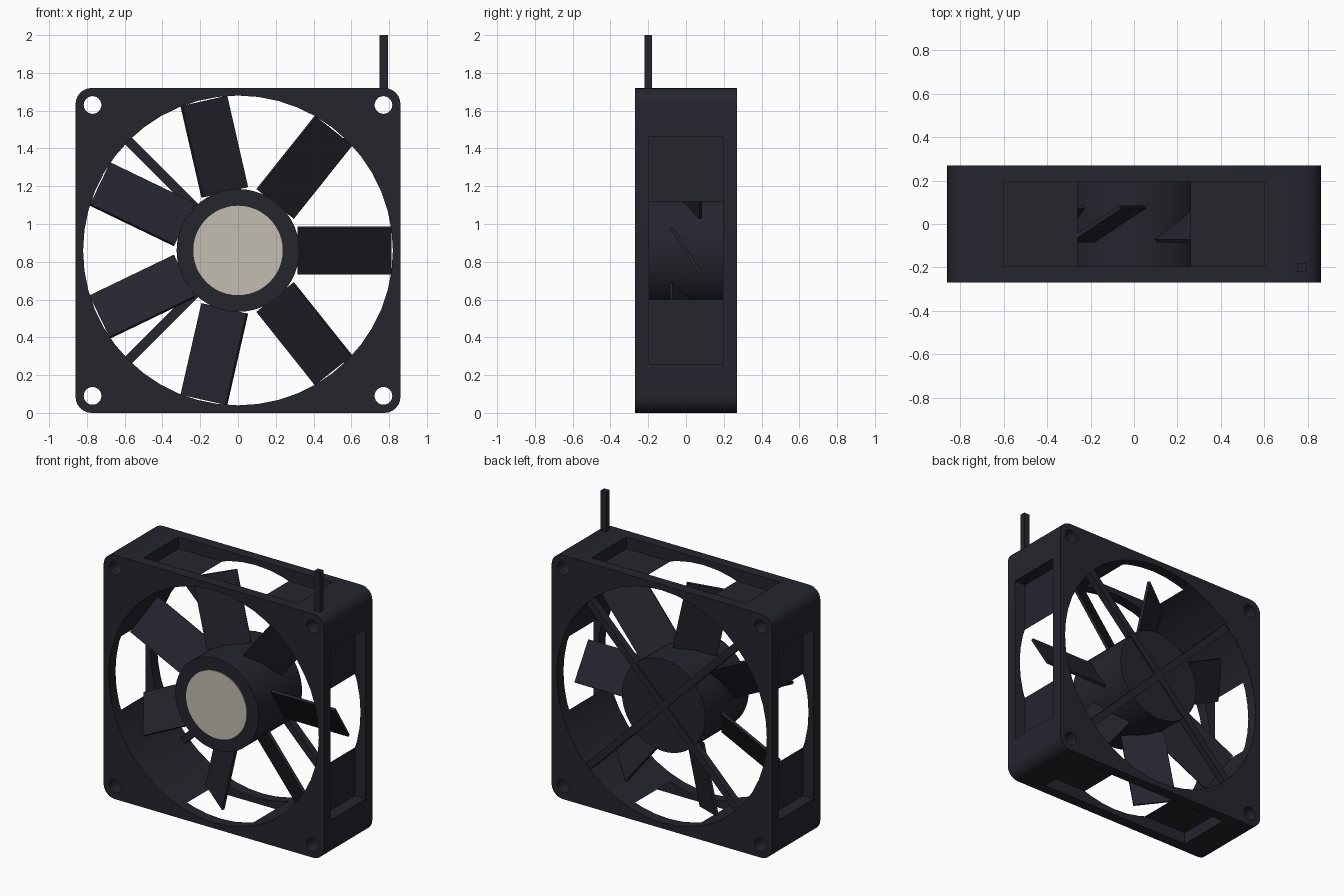
import bpy, bmesh, math
from mathutils import Matrix, Vector

if "Cube" in bpy.data.objects:
    bpy.data.objects.remove(bpy.data.objects["Cube"])

CZ = 0.86          # height of the fan axis
BORE = 0.82        # radius of the air opening


def material(name, rgb):
    m = bpy.data.materials.new(name)
    m.diffuse_color = (*rgb, 1)
    m.use_nodes = True
    m.node_tree.nodes["Principled BSDF"].inputs["Base Color"].default_value = m.diffuse_color
    return m


DARK = material("dark_plastic", (0.018, 0.018, 0.027))
LABEL = material("beige_label", (0.54, 0.51, 0.44))


def finish(name, bm, mat, smooth=False):
    me = bpy.data.meshes.new(name)
    bm.to_mesh(me)
    bm.free()
    ob = bpy.data.objects.new(name, me)
    bpy.context.collection.objects.link(ob)
    me.materials.append(mat)
    if smooth:
        bpy.ops.object.select_all(action='DESELECT')
        ob.select_set(True)
        bpy.context.view_layer.objects.active = ob
        bpy.ops.object.shade_smooth_by_angle(angle=math.radians(30))
    return ob


def box(bm, lo, hi, turn=Matrix()):
    lo, hi = Vector(lo), Vector(hi)
    m = turn @ Matrix.Translation((lo + hi) / 2) @ Matrix.Diagonal((*(hi - lo), 1))
    return bmesh.ops.create_cube(bm, size=1, matrix=m)["verts"]


def disc(bm, x, z, r, y0, y1, n):
    m = Matrix.Translation((x, (y0 + y1) / 2, z)) @ Matrix.Rotation(math.pi / 2, 4, 'X')
    bmesh.ops.create_cone(bm, cap_ends=True, segments=n, radius1=r, radius2=r,
                          depth=y1 - y0, matrix=m)


def about_axis(angle):
    return Matrix.Translation((0, 0, CZ)) @ Matrix.Rotation(-angle, 4, 'Y')


# frame: rounded block
bm = bmesh.new()
box(bm, (-0.86, -0.27, 0), (0.86, 0.27, 1.72))
corners = [e for e in bm.edges
           if abs(e.verts[0].co.y - e.verts[1].co.y) > 0.1]
bmesh.ops.bevel(bm, geom=corners, offset=0.085, segments=6, profile=0.5, affect='EDGES')
frame = finish("frame", bm, DARK)

# cutters: air opening, screw holes, side pockets
cutters = []
bm = bmesh.new()
disc(bm, 0, CZ, BORE, -0.4, 0.4, 48)
cutters.append(finish("opening_cutter", bm, DARK))
bm = bmesh.new()
for sx in (-1, 1):
    for sz in (-1, 1):
        disc(bm, sx * 0.77, CZ + sz * 0.77, 0.047, -0.4, 0.4, 24)
cutters.append(finish("screw_hole_cutter", bm, DARK))
bm = bmesh.new()
for k in range(4):
    box(bm, (0.776, -0.195, -0.6), (1.0, 0.195, 0.6), about_axis(k * math.pi / 2))
cutters.append(finish("pocket_cutter", bm, DARK))
bpy.context.view_layer.objects.active = frame
for c in cutters:
    c.hide_render = True
    mod = frame.modifiers.new(c.name, 'BOOLEAN')
    mod.object = c
    mod.operation = 'DIFFERENCE'
    mod.solver = 'EXACT'
    bpy.ops.object.modifier_apply(modifier=mod.name)
for c in cutters:
    bpy.data.objects.remove(c)
bpy.ops.object.select_all(action='DESELECT')
frame.select_set(True)
bpy.context.view_layer.objects.active = frame
bpy.ops.object.shade_smooth_by_angle(angle=math.radians(30))

# hub with its label
bm = bmesh.new()
disc(bm, 0, CZ, 0.325, -0.235, 0.25, 48)
finish("hub", bm, DARK, True)
bm = bmesh.new()
disc(bm, 0, CZ, 0.237, -0.241, -0.234, 48)
finish("hub_label", bm, LABEL)

# seven pitched blades
bm = bmesh.new()
pitch = Matrix.Rotation(math.atan2(0.16, 0.25), 4, 'X')
for k in range(7):
    box(bm, (0.315, -0.009, -0.145), (0.812, 0.009, 0.145),
        about_axis(k * 2 * math.pi / 7) @ pitch)
finish("blades", bm, DARK)

# crossed struts behind the blades
for name, a in (("strut_rising", math.pi / 4), ("strut_falling", -math.pi / 4)):
    bm = bmesh.new()
    box(bm, (-0.835, 0.21, -0.025), (0.835, 0.26, 0.025), about_axis(a))
    finish(name, bm, DARK)

# cable
bm = bmesh.new()
box(bm, (0.75, -0.22, 1.70), (0.793, -0.18, 2.0))
finish("cable", bm, DARK)
